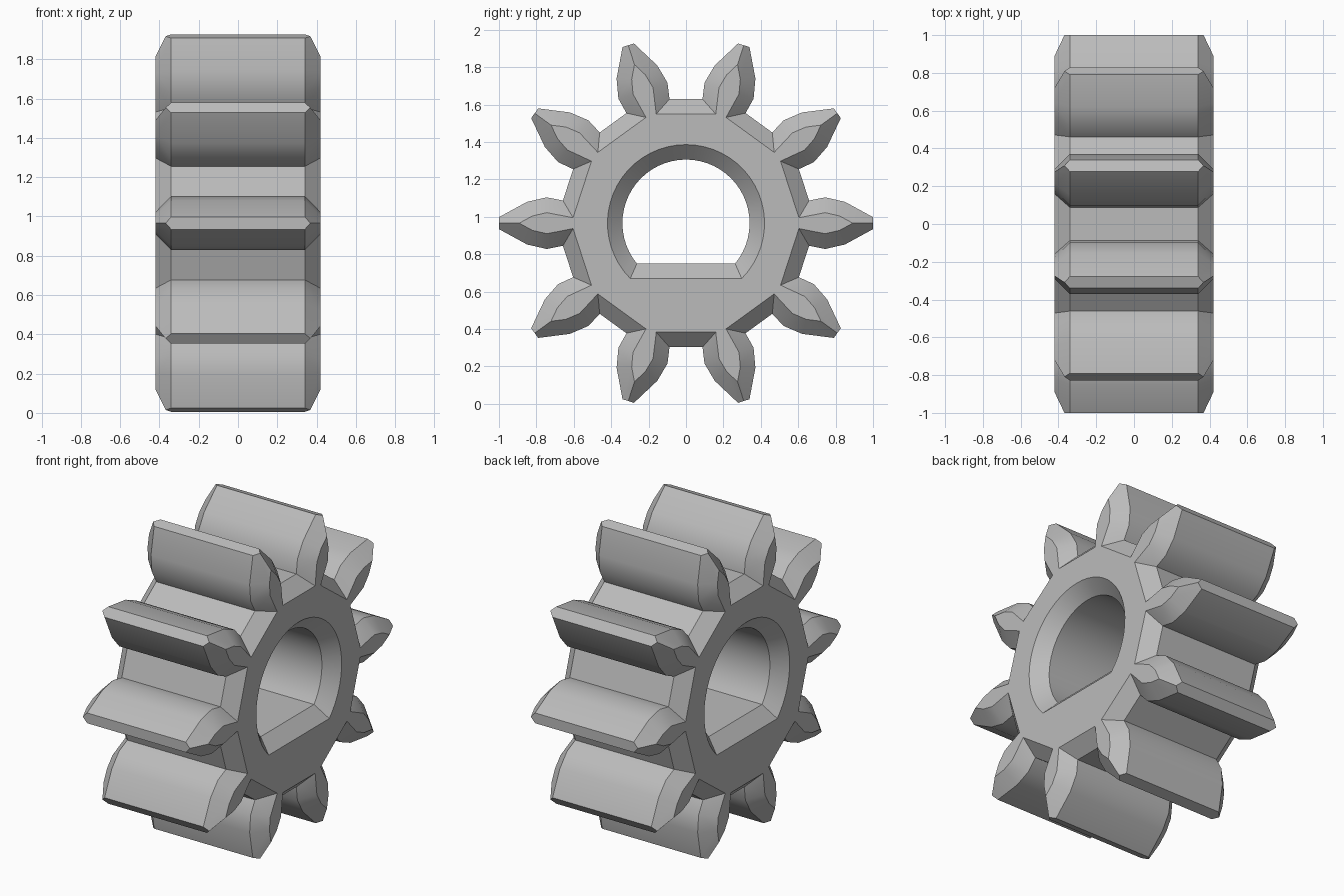
import bpy, bmesh
from math import pi, sin, cos, asin
from mathutils import Vector, Matrix

if "Cube" in bpy.data.objects:
    bpy.data.objects.remove(bpy.data.objects["Cube"])

TEETH, WIDTH, CHAMFER, CENTRE_Z = 10, 0.42, 0.08, 0.966
BORE, FLAT, ARC = 0.34, 0.216, 40
# half tooth, root to tip: (radius, half thickness)
FLANK = [Vector(p) for p in ((0.658, 0.121), (0.745, 0.138), (0.85, 0.114), (1.0, 0.032))]


def normal(a, b):
    d = (b - a).normalized()
    return Vector((-d.y, d.x))


def inset_flank():
    """Mitre the flank inwards, ending on the ridge point of the tooth."""
    step = pi / TEETH
    normals = [Vector((cos(step), sin(step)))]
    normals += [normal(a, b) for a, b in zip(FLANK, FLANK[1:])]
    normals = [n if n.y > 0 else -n for n in normals]
    pts = []
    for p, n1, n2 in zip(FLANK, normals, normals[1:]):
        pts.append(p - CHAMFER * (n1 + n2) / (1 + n1.dot(n2)))
    n, tip = normals[-1], FLANK[-1]
    tip_depth = n.y * tip.y
    ridge = Vector((1 - (CHAMFER - tip_depth) / n.x, 0))
    return pts, ridge, tip_depth


def both_sides(half):
    return [Vector((p.x, -p.y)) for p in half] + list(reversed(half))


bm = bmesh.new()
INSET, RIDGE, TIP_DEPTH = inset_flank()


def vert(x, p, angle=0):
    q = Matrix.Rotation(angle, 2) @ p
    return bm.verts.new((x, q.x, q.y + CENTRE_Z))


def loop_pairs(loop):
    return zip(loop, loop[1:] + loop[:1])


def skin(a, b):
    for (a1, a2), (b1, b2) in zip(loop_pairs(a), loop_pairs(b)):
        bm.faces.new((a1, a2, b2, b1))


def bore_loop(x, grow):
    """Round hole with a flat along the bottom."""
    r, start = BORE + grow, -asin((FLAT + grow) / (BORE + grow))
    sweep = pi - 2 * start
    angles = [start + sweep * i / ARC for i in range(ARC + 1)]
    return [vert(x, r * Vector((cos(a), sin(a)))) for a in angles]


def build_side(side):
    """Chamfers and end face of one side; returns its open loops."""
    body_x, face_x = side * (WIDTH - CHAMFER), side * WIDTH
    outer, rim, tips = [], [], []
    n = len(FLANK)
    for k in range(TEETH):
        a = 2 * pi * k / TEETH
        o = [vert(body_x, p, a) for p in both_sides(FLANK)]
        low = [vert(face_x, Vector((p.x, -p.y)), a) for p in INSET]
        high = [vert(face_x, p, a) for p in INSET]
        ridge = vert(face_x, RIDGE, a)
        tip = vert(side * (WIDTH - CHAMFER + TIP_DEPTH), Vector((1, 0)), a)
        for edge, inner in ((o[:n], low), (o[n:][::-1], high)):
            for i in range(n - 2):
                bm.faces.new((edge[i], edge[i + 1], inner[i + 1], inner[i]))
            bm.faces.new((edge[-2], edge[-1], tip, ridge, inner[-1]))
        outer.append(o)
        tips.append(tip)
        rim.append(low + [ridge] + high[::-1])
    # sloping edge of each root between teeth
    for (o1, o2), (r1, r2) in zip(loop_pairs(outer), loop_pairs(rim)):
        bm.faces.new((o1[-1], o2[0], r2[0], r1[-1]))
    bore = bore_loop(body_x, 0)
    mouth = bore_loop(face_x, CHAMFER)
    skin(bore, mouth)
    # flat end face with the hole
    edges = []
    for loop in (sum(rim, []), mouth):
        for v1, v2 in loop_pairs(loop):
            edges.append(bm.edges.get((v1, v2)) or bm.edges.new((v1, v2)))
    bmesh.ops.triangle_fill(bm, edges=edges, use_beauty=True, normal=(side, 0, 0))
    return outer, tips, bore


left, right = build_side(1), build_side(-1)
n = len(FLANK)
# tooth flanks, tips and roots across the width
for k in range(TEETH):
    l, r, l2, r2 = left[0][k], right[0][k], left[0][(k + 1) % TEETH], right[0][(k + 1) % TEETH]
    for i in range(2 * n - 1):
        if i == n - 1:
            bm.faces.new((l[i], left[1][k], l[i + 1], r[i + 1], right[1][k], r[i]))
        else:
            bm.faces.new((l[i], l[i + 1], r[i + 1], r[i]))
    bm.faces.new((l[-1], l2[0], r2[0], r[-1]))
skin(left[2], right[2])
bmesh.ops.recalc_face_normals(bm, faces=bm.faces)

mesh = bpy.data.meshes.new("pinion_gear")
bm.to_mesh(mesh)
bm.free()
gear = bpy.data.objects.new("pinion_gear", mesh)
bpy.context.collection.objects.link(gear)

# plain grey
grey = bpy.data.materials.new("plain grey")
grey.use_nodes = True
grey.diffuse_color = (0.5, 0.5, 0.5, 1)
grey.node_tree.nodes["Principled BSDF"].inputs["Base Color"].default_value = grey.diffuse_color
mesh.materials.append(grey)

bpy.ops.object.select_all(action="DESELECT")
gear.select_set(True)
bpy.context.view_layer.objects.active = gear
bpy.ops.object.shade_smooth_by_angle(angle=pi / 6)
